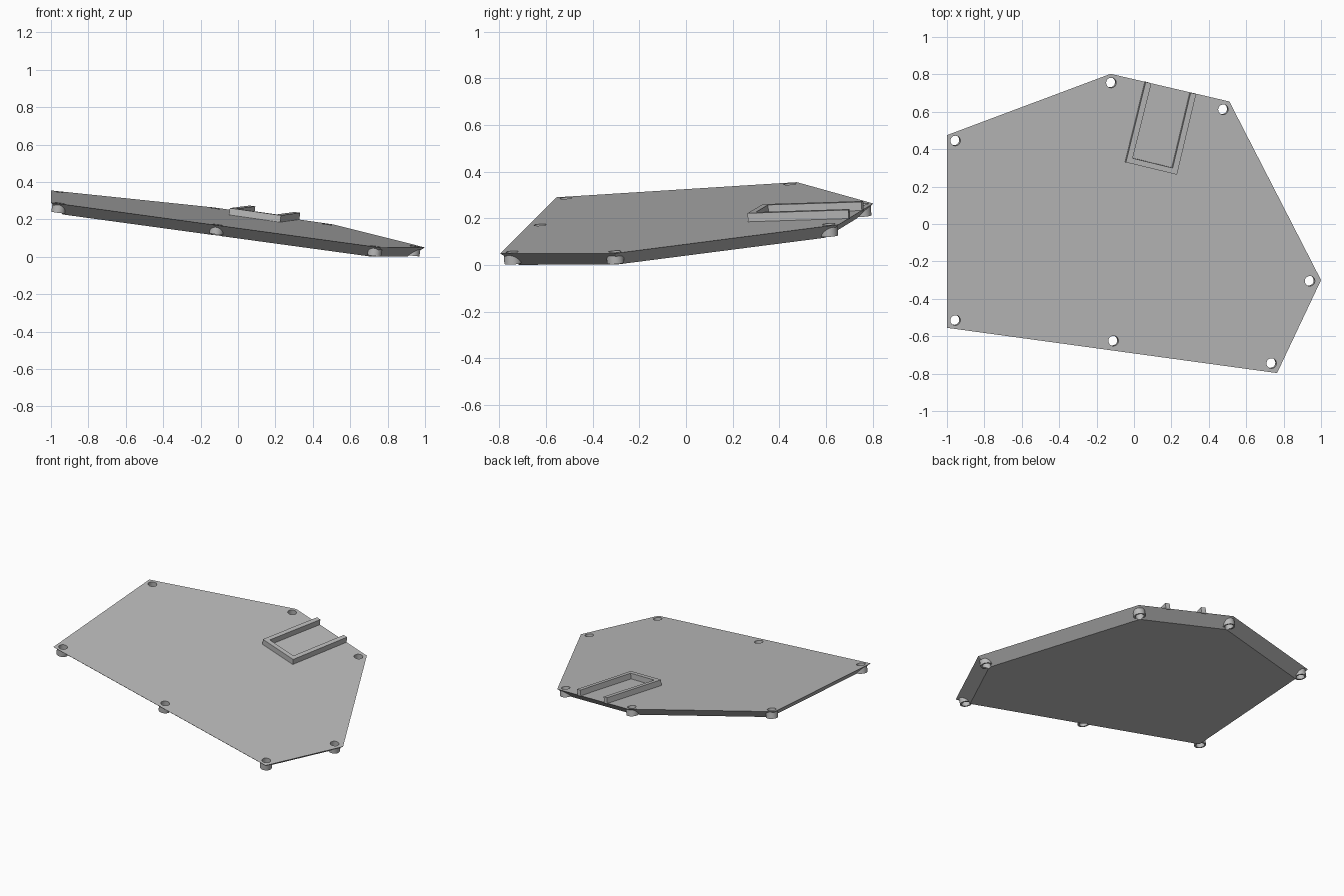
import bpy, bmesh
from mathutils import Vector, Matrix

cube = bpy.data.objects.get("Cube")
if cube:
    bpy.data.objects.remove(cube)

# Tilted plane that carries every part
BASE, SLOPE_X, SLOPE_Y = 0.197, -0.128, 0.063
NORMAL = Vector((-SLOPE_X, -SLOPE_Y, 1)).normalized()
TILT = Vector((0, 0, 1)).rotation_difference(NORMAL).to_matrix().to_4x4()

THICK, INSET = 0.059, 0.07
OUTLINE = [Vector(p) for p in ((-1, 0.475), (-1, -0.555), (0.765, -0.797),
                               (1, -0.30), (0.51, 0.655), (-0.125, 0.803))]
HOLES = [(-0.955, 0.445), (-0.955, -0.515), (-0.11, -0.625), (0.735, -0.745),
         (0.94, -0.305), (0.477, 0.612), (-0.122, 0.755)]

grey = bpy.data.materials.new("plain_grey")
grey.use_nodes = True
grey.diffuse_color = (0.5, 0.5, 0.5, 1)
grey.node_tree.nodes["Principled BSDF"].inputs["Base Color"].default_value = (0.5, 0.5, 0.5, 1)


def on_plane(p, height=0.0):
    """Point above or below the tilted plane."""
    x, y = p
    return Vector((x, y, BASE + SLOPE_X * x + SLOPE_Y * y)) + NORMAL * height


def inset(points, d):
    """Move each corner inwards so that every edge shifts by d."""
    result = []
    for i, p in enumerate(points):
        u = (points[i - 1] - p).normalized()
        v = (points[(i + 1) % len(points)] - p).normalized()
        result.append(p + (u + v) * d / abs(u.cross(v)))
    return result


def make_object(name, bm):
    bmesh.ops.recalc_face_normals(bm, faces=bm.faces)
    mesh = bpy.data.meshes.new(name)
    bm.to_mesh(mesh)
    bm.free()
    mesh.materials.append(grey)
    obj = bpy.data.objects.new(name, mesh)
    bpy.context.collection.objects.link(obj)
    return obj


def prism(name, top, top_h, bottom, bottom_h):
    """Solid between two outlines with the same number of corners."""
    bm = bmesh.new()
    a = [bm.verts.new(on_plane(p, top_h)) for p in top]
    b = [bm.verts.new(on_plane(p, bottom_h)) for p in bottom]
    bm.faces.new(a)
    bm.faces.new(b[::-1])
    for i in range(len(a)):
        j = (i + 1) % len(a)
        bm.faces.new((a[i], b[i], b[j], a[j]))
    return make_object(name, bm)


def pegs(name, radius, low, high):
    """One cylinder square to the plate at every hole."""
    bm = bmesh.new()
    for p in HOLES:
        place = Matrix.Translation(on_plane(p, (low + high) / 2)) @ TILT
        bmesh.ops.create_cone(bm, cap_ends=True, segments=32, radius1=radius,
                              radius2=radius, depth=high - low, matrix=place)
    obj = make_object(name, bm)
    obj.hide_render = True
    return obj


# Plate with bevelled underside
plate = prism("plate", OUTLINE, 0, inset(OUTLINE, INSET), -THICK)

# Screw bosses joined on, then drilled through
bosses = pegs("boss_helper", 0.037, -0.05, -0.006)
drills = pegs("drill_helper", 0.027, -0.12, 0.06)
for helper, operation in ((bosses, 'UNION'), (drills, 'DIFFERENCE')):
    mod = plate.modifiers.new(operation.lower(), 'BOOLEAN')
    mod.operation = operation
    mod.solver = 'EXACT'
    mod.object = helper
graph = bpy.context.evaluated_depsgraph_get()
finished = bpy.data.meshes.new_from_object(plate.evaluated_get(graph))
plate.modifiers.clear()
plate.data = finished
for helper in (bosses, drills):
    bpy.data.objects.remove(helper)

# Three-sided raised frame, open at the back edge
RAIL = [Vector(p) for p in ((0.058, 0.762), (-0.048, 0.332), (0.225, 0.266),
                            (0.328, 0.698), (0.298, 0.704), (0.202, 0.302),
                            (-0.012, 0.354), (0.088, 0.754))]
prism("raised_frame", RAIL, 0.037, RAIL, -0.004)

# Smooth hole walls, sharp edges elsewhere
bpy.ops.object.select_all(action='DESELECT')
plate.select_set(True)
bpy.context.view_layer.objects.active = plate
bpy.ops.object.shade_smooth_by_angle(angle=0.5)
